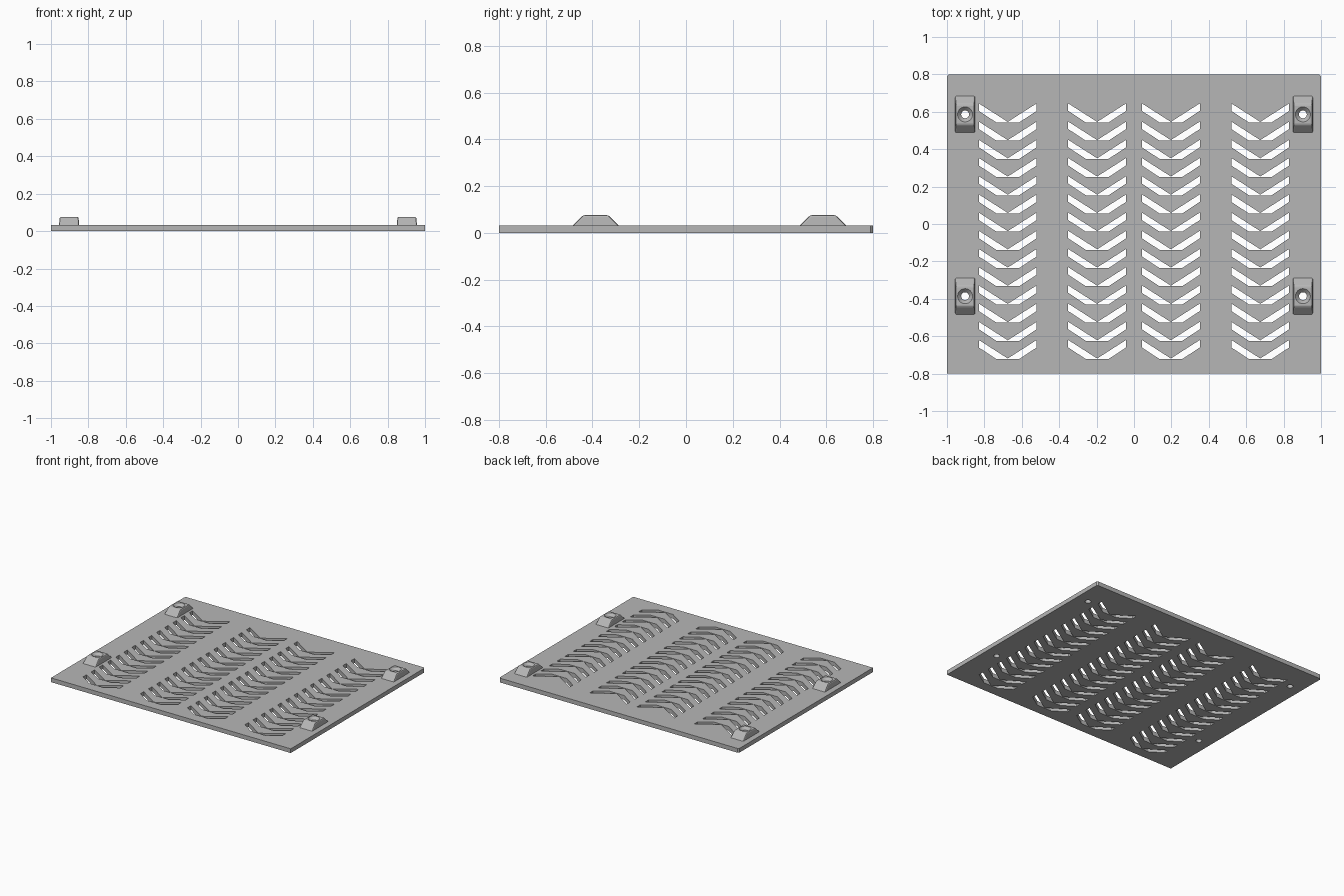
import bpy, bmesh, math

if "Cube" in bpy.data.objects:
    bpy.data.objects.remove(bpy.data.objects["Cube"], do_unlink=True)

grey = bpy.data.materials.new("light_grey")
grey.use_nodes = True
grey.diffuse_color = (0.47, 0.47, 0.47, 1)
grey.node_tree.nodes["Principled BSDF"].inputs["Base Color"].default_value = (0.47, 0.47, 0.47, 1)

PLATE_Z, TOP_Z = 0.032, 0.076


def loft(bm, rings):
    """Closed solid through rings of equal point count, listed bottom to top."""
    loops = [[bm.verts.new(p) for p in ring] for ring in rings]
    n = len(loops[0])
    for low, high in zip(loops, loops[1:]):
        for i in range(n):
            j = (i + 1) % n
            bm.faces.new((low[i], low[j], high[j], high[i]))
    bm.faces.new(list(reversed(loops[0])))
    bm.faces.new(loops[-1])


def prism(bm, outline, z0, z1):
    loft(bm, [[(x, y, z) for x, y in outline] for z in (z0, z1)])


def finish(bm, name):
    bmesh.ops.recalc_face_normals(bm, faces=bm.faces)
    mesh = bpy.data.meshes.new(name)
    bm.to_mesh(mesh)
    bm.free()
    mesh.materials.append(grey)
    obj = bpy.data.objects.new(name, mesh)
    bpy.context.collection.objects.link(obj)
    return obj


def circle(cx, cy, r, z, n=24):
    return [(cx + r * math.cos(math.tau * i / n), cy + r * math.sin(math.tau * i / n), z)
            for i in range(n)]


# Cutter: chevron slots and countersunk screw holes
clip_spots = [(x, y) for x in (-0.903, 0.903) for y in (-0.386, 0.586)]
bm = bmesh.new()
half, rise, width = 0.155, 0.102, 0.04
flat = half * width / rise
chevron = [(-half, rise), (-half, rise - width), (-half + half - flat - half + half, 0)]
chevron = [(-half, rise), (-half, rise - width), (-flat, 0), (flat, 0),
           (half, rise - width), (half, rise), (0, 0.003)]
for cx in (-0.675, -0.197, 0.197, 0.675):
    for row in range(14):
        cy = -0.722 + row * 0.0973
        prism(bm, [(cx + x, cy + y) for x, y in chevron], -0.02, PLATE_Z + 0.02)
for cx, cy in clip_spots:
    loft(bm, [circle(cx, cy, 0.021, -0.02), circle(cx, cy, 0.021, TOP_Z - 0.02),
              circle(cx, cy, 0.05, TOP_Z + 0.01)])
cutter = finish(bm, "slot_cutter")
cutter.hide_render = True


def cut(obj):
    mod = obj.modifiers.new("cut", "BOOLEAN")
    mod.operation = "DIFFERENCE"
    mod.solver = "EXACT"
    mod.object = cutter
    bpy.context.view_layer.objects.active = obj
    bpy.ops.object.modifier_apply(modifier=mod.name)


# Plate with slightly clipped back corners
bm = bmesh.new()
prism(bm, [(-1, -0.8), (1, -0.8), (1, 0.79), (0.99, 0.8), (-0.99, 0.8), (-1, 0.79)], 0, PLATE_Z)
cut(finish(bm, "vent_plate"))

# Mounting clips: tapered blocks with softened corners
for cx, cy in clip_spots:
    bm = bmesh.new()
    rings = [[(cx + sx * hx, cy + sy * hy, z) for sx, sy in ((-1, -1), (1, -1), (1, 1), (-1, 1))]
             for hx, hy, z in ((0.054, 0.098, PLATE_Z), (0.05, 0.054, TOP_Z))]
    loft(bm, rings)
    side_edges = [e for e in bm.edges if max(v.co.z for v in e.verts) > PLATE_Z + 0.01]
    bmesh.ops.bevel(bm, geom=side_edges, offset=0.008, segments=2, profile=0.5, affect="EDGES")
    end = "back" if cy > 0 else "front"
    side = "left" if cx > 0 else "right"
    cut(finish(bm, f"{end}_{side}_clip"))

bpy.data.objects.remove(cutter, do_unlink=True)
